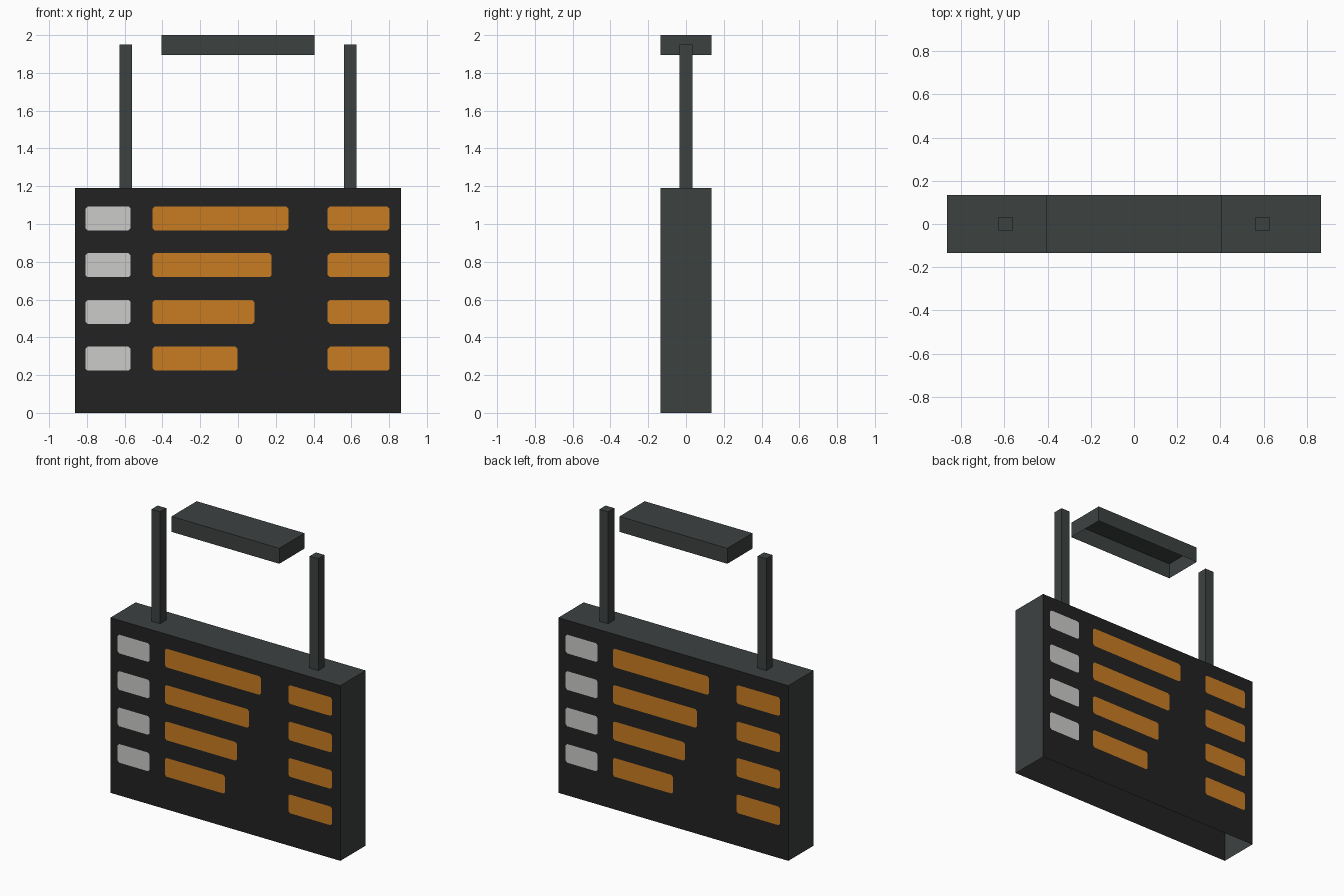
import bpy, bmesh
from mathutils import Matrix
import math

if "Cube" in bpy.data.objects:
    bpy.data.objects.remove(bpy.data.objects["Cube"])


def material(name, rgb):
    m = bpy.data.materials.new(name)
    m.diffuse_color = (*rgb, 1)
    m.use_nodes = True
    m.node_tree.nodes["Principled BSDF"].inputs["Base Color"].default_value = m.diffuse_color
    return m


METAL = material("dark grey metal", (0.046, 0.054, 0.053))
BLACK = material("black screen", (0.016, 0.016, 0.016))
AMBER = material("amber display", (0.58, 0.20, 0.016))
WHITE = material("pale grey display", (0.60, 0.60, 0.58))


def finish(name, bm, mats):
    mesh = bpy.data.meshes.new(name)
    bm.to_mesh(mesh)
    bm.free()
    for m in mats:
        mesh.materials.append(m)
    ob = bpy.data.objects.new(name, mesh)
    bpy.context.collection.objects.link(ob)
    return ob


def open_box(name, x0, x1, half_y, z0, z1, mats=(METAL,)):
    """Box without a bottom; front and back take the last material."""
    bm = bmesh.new()
    bmesh.ops.create_cube(bm, size=1)
    for v in bm.verts:
        v.co = (x0 if v.co.x < 0 else x1,
                math.copysign(half_y, v.co.y),
                z0 if v.co.z < 0 else z1)
    bm.normal_update()
    bottom = [f for f in bm.faces if f.normal.z < -0.5]
    bmesh.ops.delete(bm, geom=bottom, context='FACES')
    for f in bm.faces:
        if abs(f.normal.y) > 0.5:
            f.material_index = len(mats) - 1
    return finish(name, bm, mats)


# Board housing, hanging posts and ceiling mount
open_box("board_housing", -0.864, 0.864, 0.135, 0, 1.19, (METAL, BLACK))
for side, x in (("left", -0.595), ("right", 0.595)):
    open_box(side + "_post", x - 0.0325, x + 0.0325, 0.0335, 1.19, 1.95)
open_box("ceiling_mount", -0.405, 0.405, 0.135, 1.895, 2.0)


def add_plate(bm, x0, x1, z0, z1, turn, mat):
    """Flat panel with clipped corners just in front of the screen."""
    c, y = 0.012, -0.1375
    pts = [(x0 + c, z0), (x1 - c, z0), (x1, z0 + c), (x1, z1 - c),
           (x1 - c, z1), (x0 + c, z1), (x0, z1 - c), (x0, z0 + c)]
    f = bm.faces.new([bm.verts.new(turn @ Matrix.Translation((x, y, z)).translation)
                      for x, z in pts])
    f.material_index = mat


# Display rows, the same on front and back (turned half way round)
for side, angle in (("front", 0), ("back", math.pi)):
    turn = Matrix.Rotation(angle, 4, 'Z')
    bm = bmesh.new()
    for row in range(4):
        z1 = 1.093 - 0.2475 * row
        z0 = z1 - 0.127
        add_plate(bm, -0.808, -0.568, z0, z1, turn, 0)
        add_plate(bm, -0.453, 0.268 - 0.09 * row, z0, z1, turn, 1)
        add_plate(bm, 0.475, 0.803, z0, z1, turn, 1)
    finish(side + "_display_rows", bm, (WHITE, AMBER))
